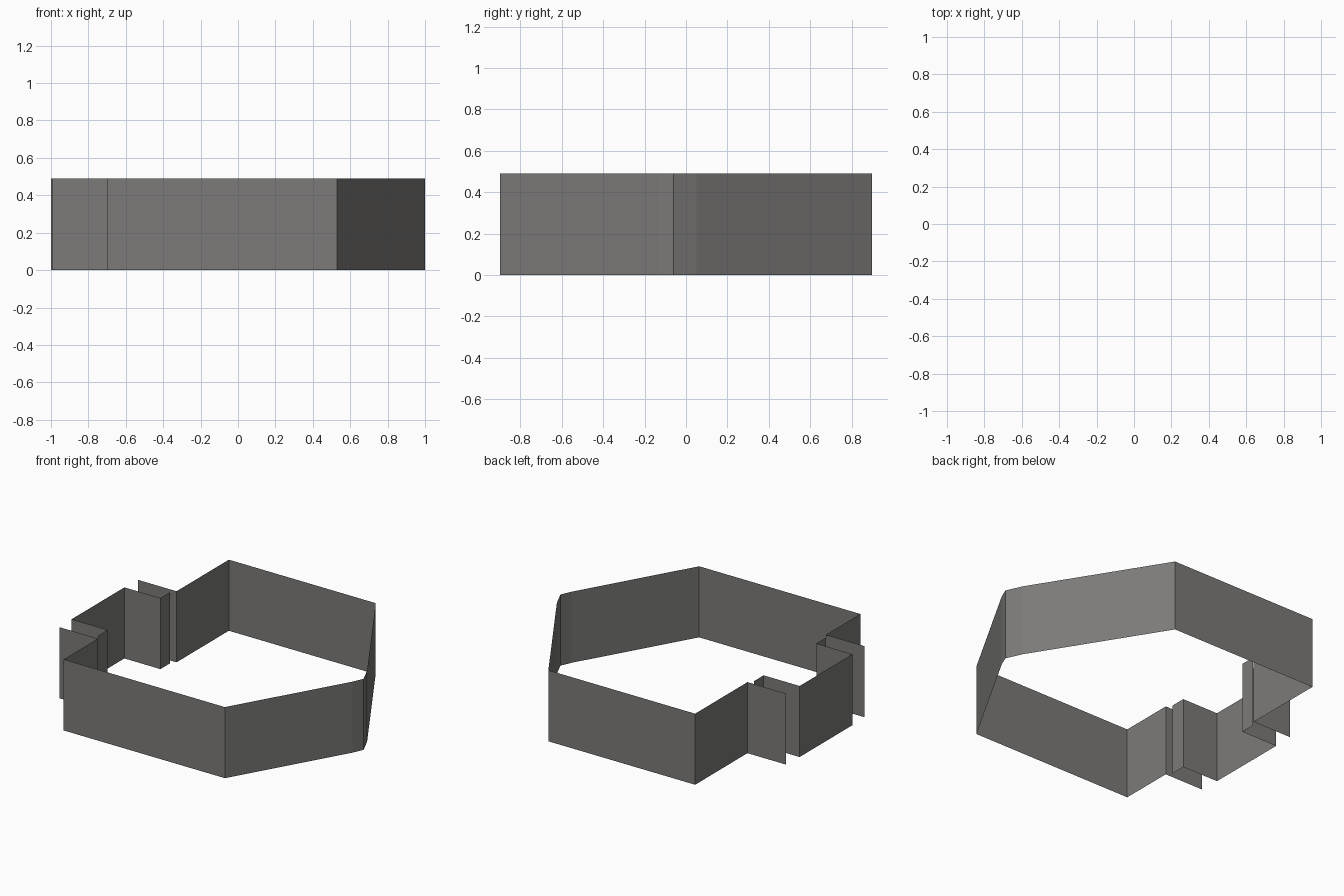
import bpy, bmesh

if "Cube" in bpy.data.objects:
    bpy.data.objects.remove(bpy.data.objects["Cube"])

HEIGHT = 0.49

# One flat colour for all walls
grey = bpy.data.materials.new("dark warm grey")
grey.diffuse_color = (0.2, 0.197, 0.19, 1)
grey.use_nodes = True
grey.node_tree.nodes["Principled BSDF"].inputs["Base Color"].default_value = grey.diffuse_color


def thin_wall(name, path):
    """Raise an open plan outline into a single-sheet wall."""
    bm = bmesh.new()
    verts = [bm.verts.new((x, y, 0)) for x, y in path]
    edges = [bm.edges.new(pair) for pair in zip(verts, verts[1:])]
    raised = bmesh.ops.extrude_edge_only(bm, edges=edges)["geom"]
    top = [g for g in raised if isinstance(g, bmesh.types.BMVert)]
    bmesh.ops.translate(bm, verts=top, vec=(0, 0, HEIGHT))
    # Point faces away from the middle of the plan
    total = sum(f.normal.dot(f.calc_center_median().xyz * 1) * f.calc_area()
                for f in bm.faces if not f.normal_update())
    if total < 0:
        bmesh.ops.reverse_faces(bm, faces=bm.faces[:])
    mesh = bpy.data.meshes.new(name)
    bm.to_mesh(mesh)
    bm.free()
    mesh.materials.append(grey)
    obj = bpy.data.objects.new(name, mesh)
    bpy.context.collection.objects.link(obj)
    return obj


# Main outer wall, ending in two straight fins on the left side
thin_wall("outer_wall", [
    (-0.995, -0.525), (-0.70, -0.525), (-0.70, -0.90), (0.53, -0.90),
    (0.967, -0.135), (1.0, -0.06), (0.95, 0.05),
    (0.42, 0.90), (-0.70, 0.90), (-0.70, 0.33), (-0.995, 0.33)])

# Separate bay wall between the fins, with short returns at its ends
thin_wall("bay_wall", [
    (-0.725, 0.295), (-0.725, 0.19), (-1.0, 0.19),
    (-1.0, -0.385), (-0.725, -0.385), (-0.725, -0.49)])
